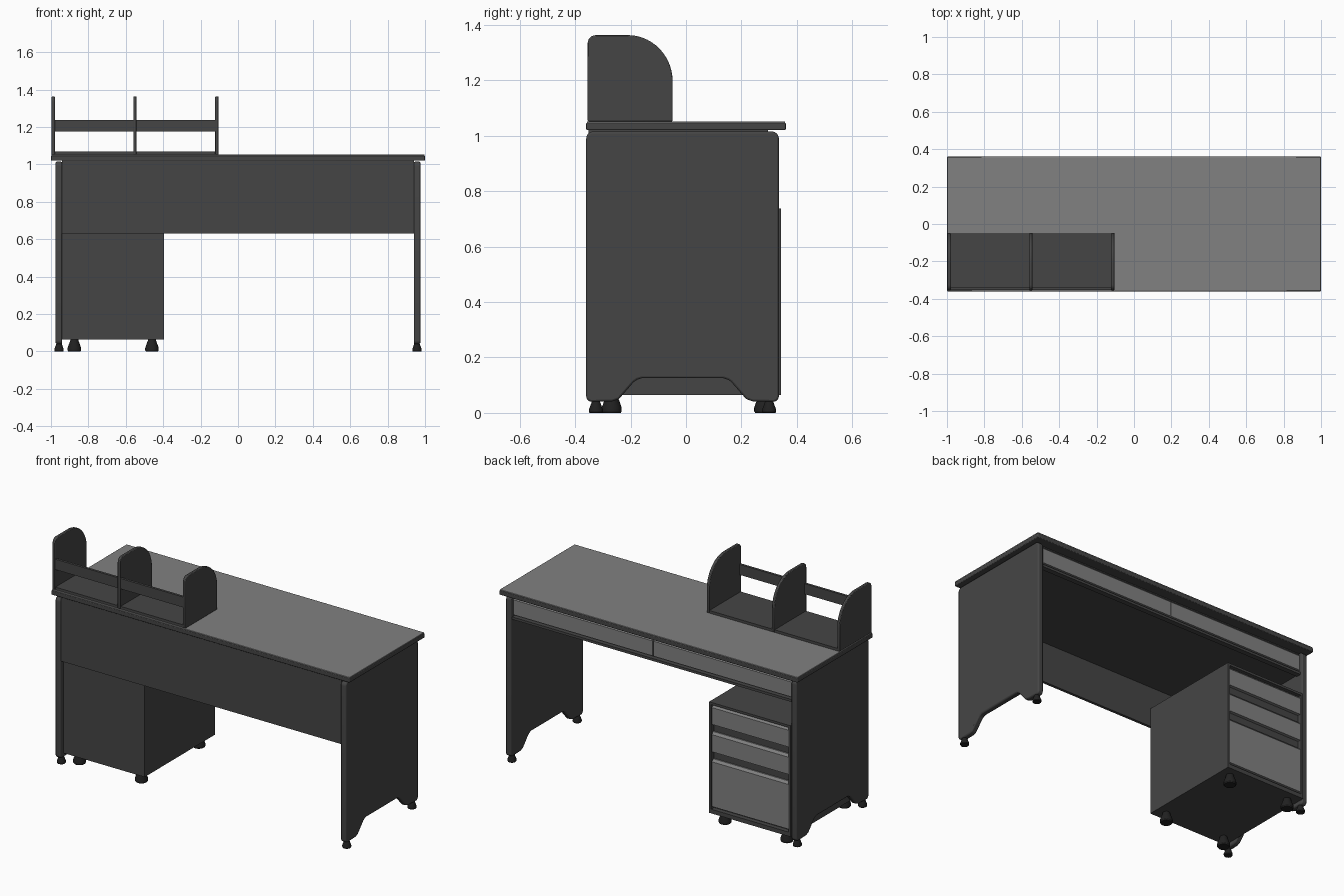
import bpy, bmesh, math

if "Cube" in bpy.data.objects:
    bpy.data.objects.remove(bpy.data.objects["Cube"])


def material(name, v):
    m = bpy.data.materials.new(name)
    m.diffuse_color = (v, v, v, 1)
    m.use_nodes = True
    m.node_tree.nodes["Principled BSDF"].inputs["Base Color"].default_value = m.diffuse_color
    return m


DARK = material("dark_laminate", 0.06)
LIGHT = material("light_laminate", 0.22)
BLACK = material("black_plastic", 0.015)


def finish(bm, name, mat, bevel=0.0, segments=2):
    bmesh.ops.recalc_face_normals(bm, faces=bm.faces)
    me = bpy.data.meshes.new(name)
    bm.to_mesh(me)
    bm.free()
    ob = bpy.data.objects.new(name, me)
    bpy.context.collection.objects.link(ob)
    me.materials.append(mat)
    if bevel:
        b = ob.modifiers.new("edge", 'BEVEL')
        b.width, b.segments, b.limit_method = bevel, segments, 'ANGLE'
        b.angle_limit = math.radians(50)
    bpy.context.view_layer.objects.active = ob
    bpy.ops.object.select_all(action='DESELECT')
    ob.select_set(True)
    bpy.ops.object.shade_smooth_by_angle(angle=math.radians(32))
    return ob


def profile(name, pts, x0, x1, mat, bevel=0.0):
    """Extrude a (y, z) outline along x."""
    bm = bmesh.new()
    f = bm.faces.new([bm.verts.new((x0, y, z)) for y, z in pts])
    r = bmesh.ops.extrude_face_region(bm, geom=[f])
    bmesh.ops.translate(bm, vec=(x1 - x0, 0, 0),
                        verts=[v for v in r["geom"] if isinstance(v, bmesh.types.BMVert)])
    return finish(bm, name, mat, bevel)


def box(name, x, y, z, mat, bevel=0.0):
    pts = [(y[0], z[0]), (y[1], z[0]), (y[1], z[1]), (y[0], z[1])]
    return profile(name, pts, x[0], x[1], mat, bevel)


def arc(cy, cz, ry, rz, a0, a1, n=6):
    angs = [math.radians(a0 + (a1 - a0) * i / n) for i in range(n + 1)]
    return [(cy + ry * math.cos(a), cz + rz * math.sin(a)) for a in angs]


def foot(name, x, y, r, h):
    """Glide: flared base with a narrower neck."""
    bm = bmesh.new()
    rings = [(r * .9, 0), (r, h * .08), (r, h * .28), (r * .62, h * .85), (r * .55, h)]
    loops = []
    for rad, z in rings:
        loops.append([bm.verts.new((x + rad * math.cos(i * math.pi / 10),
                                    y + rad * math.sin(i * math.pi / 10), z)) for i in range(20)])
    for a, b in zip(loops, loops[1:]):
        for i in range(20):
            j = (i + 1) % 20
            bm.faces.new((a[i], a[j], b[j], b[i]))
    bm.faces.new(loops[0])
    bm.faces.new(loops[-1])
    return finish(bm, name, BLACK)


def drawer_front(name, x0, x1, y, z0, z1):
    """Front whose top edge slopes back as a finger grip."""
    pts = [(y - .02, z0), (y, z0), (y, z1 - .014), (y - .012, z1), (y - .02, z1)]
    return profile(name, pts, x0, x1, LIGHT)


# Worktop: dark edged board with a light surface
box("worktop_board", (-1, 1), (-.36, .36), (1.02, 1.047), DARK, .004)
box("worktop_surface", (-.998, .998), (-.358, .358), (1.045, 1.052), LIGHT, .002)

# End panels with arched cut-out at the floor, and their feet
end = (arc(-.34, .06, .02, .02, 180, 270) + [(-.265, .042), (-.242, .05), (-.188, .112), (-.176, .12), (-.16, .125),
       (.135, .125), (.151, .12), (.163, .112), (.217, .05), (.24, .042)]
       + arc(.315, .06, .02, .02, -90, 0) + arc(.31, .99, .025, .025, 0, 90)
       + arc(-.335, .99, .025, .025, 90, 180))
for side, s in (("left", -1), ("right", 1)):
    profile(side + "_end_panel", end, s * .94, s * .975, DARK, .007)
    for where, y in (("front", -.325), ("back", .30)):
        foot(f"{side}_{where}_foot", s * .957, y, .025, .045)

# Modesty panel across the front
box("modesty_panel", (-.942, .942), (-.352, -.335), (.63, 1.02), DARK)

# Shallow drawer case under the top
box("drawer_case", (-.942, .942), (-.336, .295), (.88, 1.021), DARK)
box("drawer_case_lip", (-.942, .942), (.29, .322), (.872, .887), DARK)
for side, x0, x1 in (("left", -.936, -.003), ("right", .003, .936)):
    drawer_front(side + "_desk_drawer", x0, x1, .318, .90, 1.005)

# Pedestal cabinet: body, frame around the drawer opening, drawers and feet
px0, px1 = -.94, -.395
box("pedestal_body", (px0, px1), (-.33, .315), (.065, .738), DARK)
for name, z in (("pedestal_top_rail", (.724, .738)), ("pedestal_bottom_rail", (.065, .09))):
    box(name, (px0, px1), (.31, .343), z, DARK)
for name, x in (("pedestal_left_stile", px0), ("pedestal_right_stile", px1 - .014)):
    box(name, (x, x + .014), (.31, .343), (.065, .738), DARK)
for i, (z0, z1) in enumerate(((.603, .719), (.437, .555), (.105, .39))):
    drawer_front(f"pedestal_drawer_{i + 1}", px0 + .016, px1 - .016, .338, z0, z1)
for side, x in (("left", -.875), ("right", -.46)):
    for where, y in (("front", -.268), ("back", .282)):
        foot(f"pedestal_{side}_{where}_foot", x, y, .036, .068)

# Desktop book rack: base, rail and rounded dividers
box("rack_base", (-.98, -.118), (-.35, -.05), (1.052, 1.068), DARK)
box("rack_rail", (-.98, -.118), (-.352, -.337), (1.175, 1.238), DARK)
divider = ([(-.355, 1.052), (-.048, 1.052)] + arc(-.21, 1.195, .162, .168, 0, 90, 14)
           + arc(-.325, 1.333, .03, .03, 90, 180))
for name, x in (("left", -.997), ("middle", -.56), ("right", -.122)):
    profile(f"rack_{name}_divider", divider, x, x + .018, DARK, .004)
